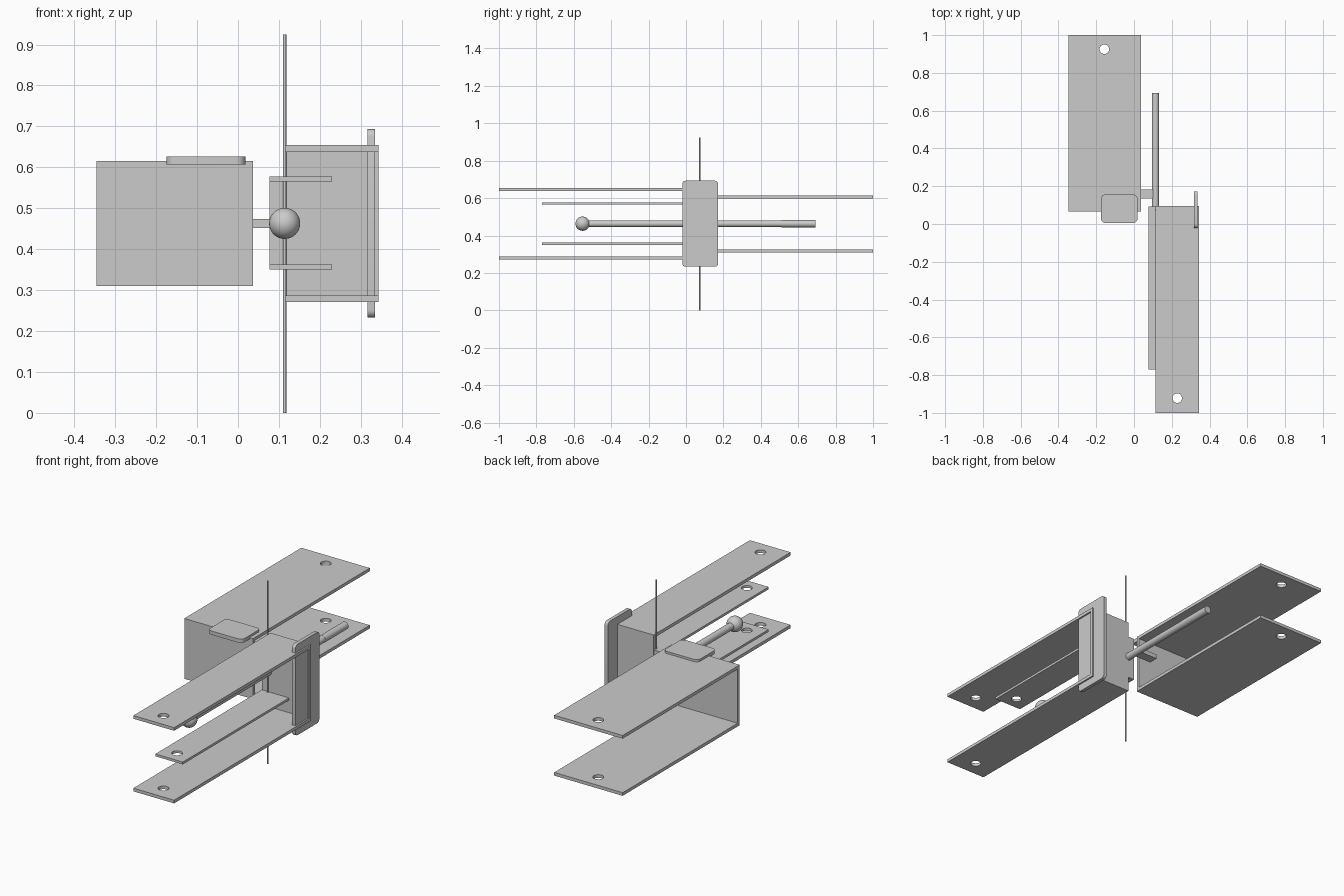
import bpy, bmesh, math
from mathutils import Matrix

if "Cube" in bpy.data.objects:
    bpy.data.objects.remove(bpy.data.objects["Cube"])


def finish(bm, name, smooth=False):
    bmesh.ops.recalc_face_normals(bm, faces=bm.faces)
    mesh = bpy.data.meshes.new(name)
    bm.to_mesh(mesh)
    bm.free()
    ob = bpy.data.objects.new(name, mesh)
    bpy.context.collection.objects.link(ob)
    bpy.ops.object.select_all(action='DESELECT')
    ob.select_set(True)
    bpy.context.view_layer.objects.active = ob
    if smooth:
        bpy.ops.object.shade_smooth_by_angle(angle=math.radians(35))
    return ob


def box(name, lo, hi, axis=None, radius=0):
    """Box; edges running along `axis` are rounded by `radius`."""
    bm = bmesh.new()
    bmesh.ops.create_cube(bm, size=1)
    for v in bm.verts:
        for i in range(3):
            v.co[i] = (lo[i] + hi[i]) / 2 + v.co[i] * (hi[i] - lo[i])
    if axis is not None:
        edges = [e for e in bm.edges
                 if abs(e.verts[0].co[axis] - e.verts[1].co[axis]) > 1e-5]
        bmesh.ops.bevel(bm, geom=edges, offset=radius, segments=6,
                        profile=0.5, affect='EDGES')
    return finish(bm, name, axis is not None)


def rod(name, p, length, radius, axis='Z', sides=32):
    """Cylinder starting at p and running along +axis."""
    bm = bmesh.new()
    bmesh.ops.create_cone(bm, cap_ends=True, segments=sides, radius1=radius,
                          radius2=radius, depth=length)
    bmesh.ops.translate(bm, verts=bm.verts, vec=(0, 0, length / 2))
    if axis == 'Y':
        bmesh.ops.rotate(bm, verts=bm.verts, matrix=Matrix.Rotation(-math.pi / 2, 3, 'X'))
    bmesh.ops.translate(bm, verts=bm.verts, vec=p)
    return finish(bm, name, True)


def channel(name, x0, x1, y_web, y_end, z0, z1, t, hole):
    """U-shaped bracket: web at y_web, two flanges to y_end, bolt holes."""
    s = math.copysign(t, y_end - y_web)
    profile = [(y_web, z0), (y_end, z0), (y_end, z0 + t), (y_web + s, z0 + t),
               (y_web + s, z1 - t), (y_end, z1 - t), (y_end, z1), (y_web, z1)]
    bm = bmesh.new()
    face = bm.faces.new([bm.verts.new((x0, y, z)) for y, z in profile])
    ext = bmesh.ops.extrude_face_region(bm, geom=[face])
    bmesh.ops.translate(bm, vec=(x1 - x0, 0, 0),
                        verts=[g for g in ext['geom'] if isinstance(g, bmesh.types.BMVert)])
    ob = finish(bm, name)
    cutter = rod(name + "_hole_cutter", (hole[0], hole[1], z0 - 0.05), z1 - z0 + 0.1, 0.025)
    cutter.hide_render = True
    mod = ob.modifiers.new("holes", 'BOOLEAN')
    mod.operation = 'DIFFERENCE'
    mod.solver = 'EXACT'
    mod.object = cutter
    bpy.context.view_layer.objects.active = ob
    bpy.ops.object.modifier_apply(modifier=mod.name)
    bpy.data.objects.remove(cutter)
    return ob


# Three U-shaped brackets
channel("rear_bracket", -0.346, 0.037, 0.065, 1.0, 0.31, 0.615, 0.016, (-0.157, 0.925))
channel("front_outer_bracket", 0.115, 0.343, 0.095, -1.0, 0.271, 0.654, 0.016, (0.229, -0.922))
channel("front_inner_bracket", 0.077, 0.23, 0.092, -0.77, 0.35, 0.577, 0.012, (0.153, -0.705))

# Rounded plates on the brackets
box("top_tab", (-0.175, 0.006, 0.607), (0.018, 0.156, 0.626), axis=2, radius=0.022)
box("side_plate", (0.317, -0.02, 0.233), (0.335, 0.172, 0.693), axis=0, radius=0.018)

# Lever with ball knob and tip
rod("lever_rod", (0.114, -0.55, 0.463), 1.06, 0.018, 'Y')
rod("lever_tip", (0.114, 0.51, 0.463), 0.183, 0.019, 'Y')
bm = bmesh.new()
bmesh.ops.create_uvsphere(bm, u_segments=32, v_segments=16, radius=0.038)
bmesh.ops.translate(bm, verts=bm.verts, vec=(0.114, -0.553, 0.463))
finish(bm, "ball_knob", True)

# Latch bar from lever into rear bracket, and vertical pivot pin
box("latch_bar", (0.01, 0.134, 0.452), (0.112, 0.183, 0.474))
rod("pivot_pin", (0.114, 0.074, 0), 0.925, 0.004, sides=16)
